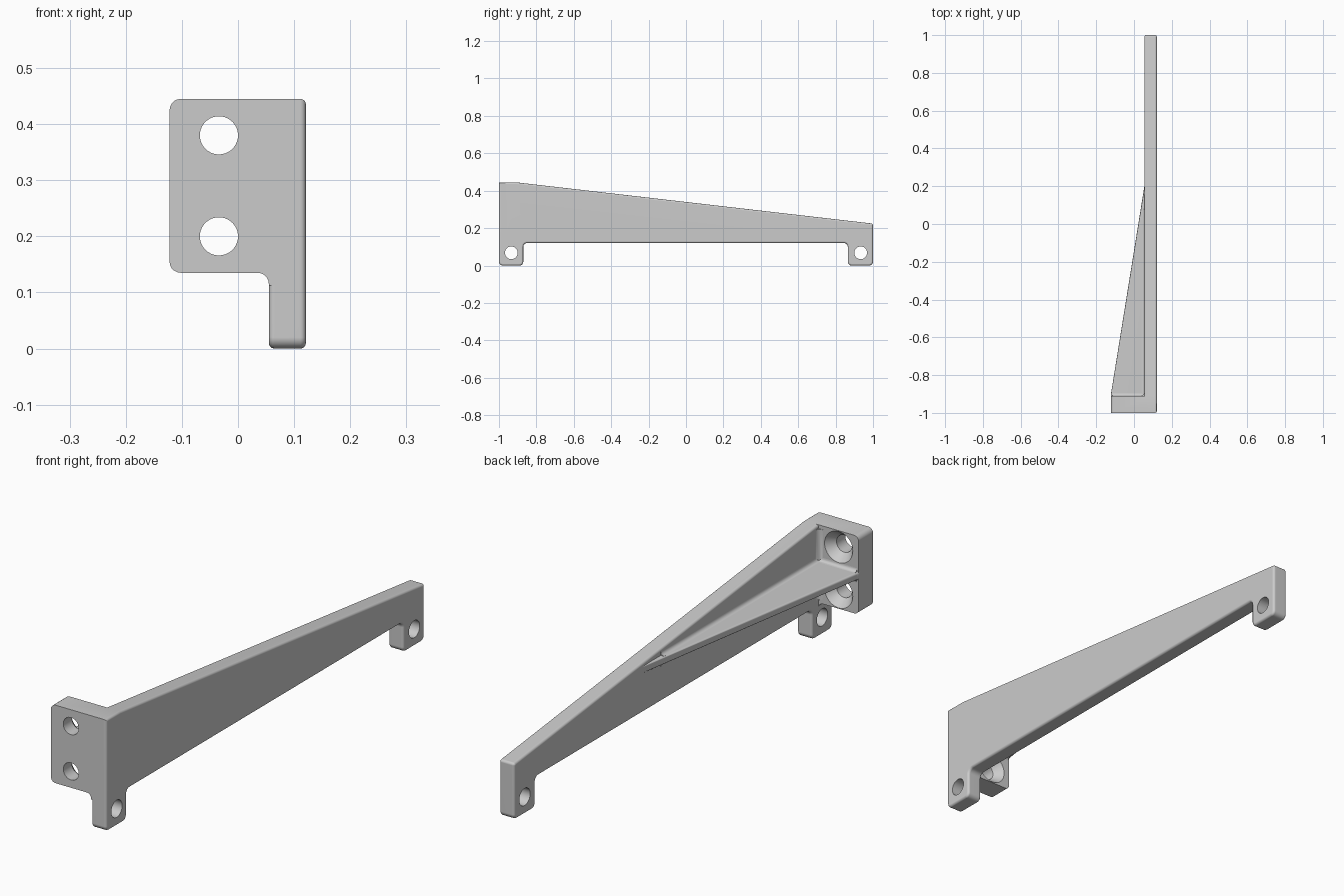
import bpy, bmesh, math
from mathutils import Vector

cube = bpy.data.objects.get("Cube")
if cube:
    bpy.data.objects.remove(cube, do_unlink=True)

grey = bpy.data.materials.new("light grey")
grey.use_nodes = True
COLOUR = (0.6, 0.6, 0.6, 1)
grey.diffuse_color = COLOUR
grey.node_tree.nodes["Principled BSDF"].inputs["Base Color"].default_value = COLOUR


def rounded(corners, steps=5):
    """Outline from (u, v) or (u, v, radius) corners, with arcs at the radii."""
    out = []
    for i, c in enumerate(corners):
        p = Vector(c[:2])
        if len(c) == 2:
            out.append(p)
            continue
        radius = c[2]
        a = (Vector(corners[i - 1][:2]) - p).normalized()
        b = (Vector(corners[(i + 1) % len(corners)][:2]) - p).normalized()
        half = a.angle(b) / 2
        mid = p + (a + b).normalized() * radius / math.sin(half)
        reach = radius / math.tan(half)
        start = (p + a * reach - mid).normalized()
        end = (p + b * reach - mid).normalized()
        out += [mid + start.slerp(end, k / steps).normalized() * radius
                for k in range(steps + 1)]
    return out


def prism(name, axis, corners, lo, hi, bevel=0, bevel_rule=None):
    """Extrude an outline along an axis and round the chosen edges."""
    place = {"x": lambda u, v, t: (t, u, v),
             "y": lambda u, v, t: (u, t, v),
             "z": lambda u, v, t: (u, v, t)}[axis]
    bm = bmesh.new()
    pts = rounded(corners)
    low = [bm.verts.new(place(*p, lo)) for p in pts]
    high = [bm.verts.new(place(*p, hi)) for p in pts]
    rims = [bm.faces.new(low), bm.faces.new(high)]
    for i in range(len(pts)):
        bm.faces.new((low[i - 1], low[i], high[i], high[i - 1]))
    bmesh.ops.recalc_face_normals(bm, faces=bm.faces)
    if bevel:
        edges = [e for f in rims for e in f.edges
                 if bevel_rule is None or bevel_rule(e)]
        bmesh.ops.bevel(bm, geom=edges, offset=bevel, segments=4,
                        profile=0.5, affect="EDGES", clamp_overlap=True)
    return finish(name, bm)


def finish(name, bm):
    mesh = bpy.data.meshes.new(name)
    bm.to_mesh(mesh)
    bm.free()
    mesh.materials.append(grey)
    obj = bpy.data.objects.new(name, mesh)
    bpy.context.collection.objects.link(obj)
    return obj


def fillet(axis, u, v, su, sv, r, lo, hi):
    """Concave strip that softens an inside corner at (u, v)."""
    e, q = 0.008, r + 0.001
    shape = [(-e, -e), (q, -e), (q, 0), (0, 0, r), (0, q), (-e, q)]
    pts = [(u + su * c[0], v + sv * c[1], *c[2:]) for c in shape]
    return prism("fillet", axis, pts, lo, hi)


def drill(axis, at, stations):
    """Turned cutter: stations are (distance along axis, radius)."""
    bm = bmesh.new()
    rings = []
    for t, r in stations:
        ring = []
        for k in range(40):
            a = math.tau * k / 40
            u, v = at[0] + r * math.cos(a), at[1] + r * math.sin(a)
            ring.append(bm.verts.new((t, u, v) if axis == "x" else (u, t, v)))
        rings.append(ring)
    bm.faces.new(rings[0])
    bm.faces.new(rings[-1])
    for p, q in zip(rings, rings[1:]):
        for k in range(40):
            bm.faces.new((p[k - 1], p[k], q[k], q[k - 1]))
    bmesh.ops.recalc_face_normals(bm, faces=bm.faces)
    return finish("drill", bm)


def combine(target, tool, operation):
    mod = target.modifiers.new("combine", "BOOLEAN")
    mod.operation, mod.solver, mod.object = operation, "EXACT", tool
    bpy.context.view_layer.objects.active = target
    bpy.ops.object.modifier_apply(modifier=mod.name)
    bpy.data.objects.remove(tool, do_unlink=True)


INNER, OUTER, LEFT = 0.055, 0.121, -0.122
BACK = -0.91
RIB_LOW, RIB_HIGH = 0.274, 0.304

# Long tapered plate with a foot at each end
bracket = prism("bracket", "x", [
    (-1, 0, 0.02), (-0.87, 0, 0.02), (-0.87, 0.12, 0.02), (0.865, 0.12, 0.02),
    (0.865, 0, 0.02), (1, 0, 0.02), (1, 0.224, 0.01), (BACK, 0.445), (-1, 0.445)],
    INNER, OUTER, bevel=0.017)

# Mounting flange across the front
combine(bracket, prism("flange", "y", [
    (LEFT, 0.135, 0.02), (INNER, 0.135, 0.02), (INNER, 0.112), (0.1, 0.112),
    (0.1, 0.445), (LEFT, 0.445, 0.02)], -1, BACK), "UNION")

# Triangular rib, rounded along its free edge
combine(bracket, prism("rib", "z", [
    (LEFT, -0.95), (LEFT, -0.9), (INNER, 0.2), (0.09, 0.2), (0.09, -0.95)],
    RIB_LOW, RIB_HIGH, bevel=0.008,
    bevel_rule=lambda e: abs(e.verts[0].co.y - e.verts[1].co.y) > 1
    and min(v.co.x for v in e.verts) < 0), "UNION")

# Softened inside corners
combine(bracket, fillet("z", INNER, BACK, -1, 1, 0.02, 0.15, 0.43), "UNION")
for z, side in ((RIB_HIGH, 1), (RIB_LOW, -1)):
    combine(bracket, fillet("x", BACK, z, 1, side, 0.014, -0.115, 0.07), "UNION")
    combine(bracket, fillet("y", INNER, z, -1, side, 0.014, -0.93, 0.08), "UNION")

# Countersunk flange holes and plain foot holes
for z in (0.38, 0.2):
    combine(bracket, drill("y", (-0.034, z), [
        (-1.05, 0.034), (-0.945, 0.034), (BACK, 0.062), (-0.88, 0.062)]), "DIFFERENCE")
for y in (-0.934, 0.934):
    combine(bracket, drill("x", (y, 0.068), [(0, 0.034), (0.2, 0.034)]), "DIFFERENCE")

# Smooth rounds with crisp flats
bpy.ops.object.select_all(action="DESELECT")
bracket.select_set(True)
bpy.context.view_layer.objects.active = bracket
bpy.ops.object.shade_smooth_by_angle(angle=math.radians(30))
weighted = bracket.modifiers.new("even shading", "WEIGHTED_NORMAL")
weighted.keep_sharp = True
